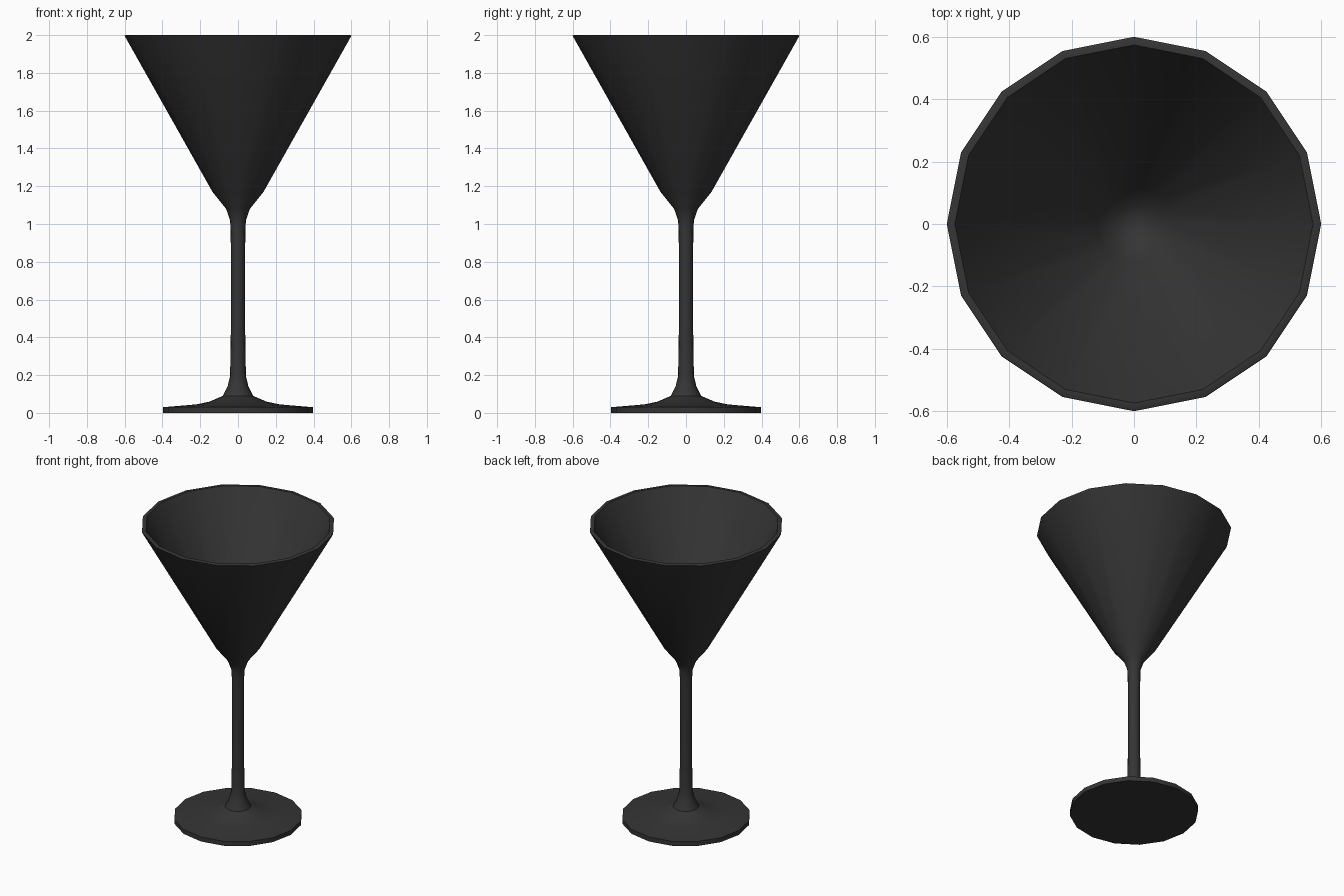
import bpy, bmesh, math

if "Cube" in bpy.data.objects:
    bpy.data.objects.remove(bpy.data.objects["Cube"])

SIDES = 16

# Dark glass colour
mat = bpy.data.materials.new("dark_glass")
mat.diffuse_color = (0.035, 0.035, 0.035, 1)
mat.use_nodes = True
mat.node_tree.nodes["Principled BSDF"].inputs["Base Color"].default_value = mat.diffuse_color


def lathe(name, profile):
    """Revolve (radius, height) points about z; radius 0 makes a pole."""
    bm = bmesh.new()
    rings = []
    for r, z in profile:
        if r == 0:
            rings.append([bm.verts.new((0, 0, z))] * SIDES)
        else:
            rings.append([bm.verts.new((r * math.cos(i * math.tau / SIDES),
                                        r * math.sin(i * math.tau / SIDES), z))
                          for i in range(SIDES)])
    for a, b in zip(rings, rings[1:]):
        for i in range(SIDES):
            j = (i + 1) % SIDES
            corners = list(dict.fromkeys((a[i], a[j], b[j], b[i])))
            bm.faces.new(corners)
    bmesh.ops.recalc_face_normals(bm, faces=bm.faces)
    mesh = bpy.data.meshes.new(name)
    bm.to_mesh(mesh)
    bm.free()
    mesh.materials.append(mat)
    obj = bpy.data.objects.new(name, mesh)
    bpy.context.collection.objects.link(obj)
    bpy.context.view_layer.objects.active = obj
    obj.select_set(True)
    bpy.ops.object.shade_smooth_by_angle(angle=math.radians(40))
    obj.select_set(False)
    return obj


foot = [(0, 0), (0.397, 0), (0.397, 0.03), (0.22, 0.045), (0.15, 0.06),
        (0.08, 0.09), (0.055, 0.14), (0.042, 0.195)]
stem = [(0.039, 0.35), (0.037, 0.55), (0.037, 0.75), (0.039, 0.97), (0.042, 1.02)]
bowl_outside = [(0.063, 1.08), (0.135, 1.17), (0.594, 1.985)]
rim = [(0.6, 1.997), (0.595, 2.0), (0.574, 2.0), (0.568, 1.99)]
bowl_inside = [(0.12, 1.2), (0.06, 1.135), (0, 1.115)]

lathe("cocktail_glass", foot + stem + bowl_outside + rim + bowl_inside)
